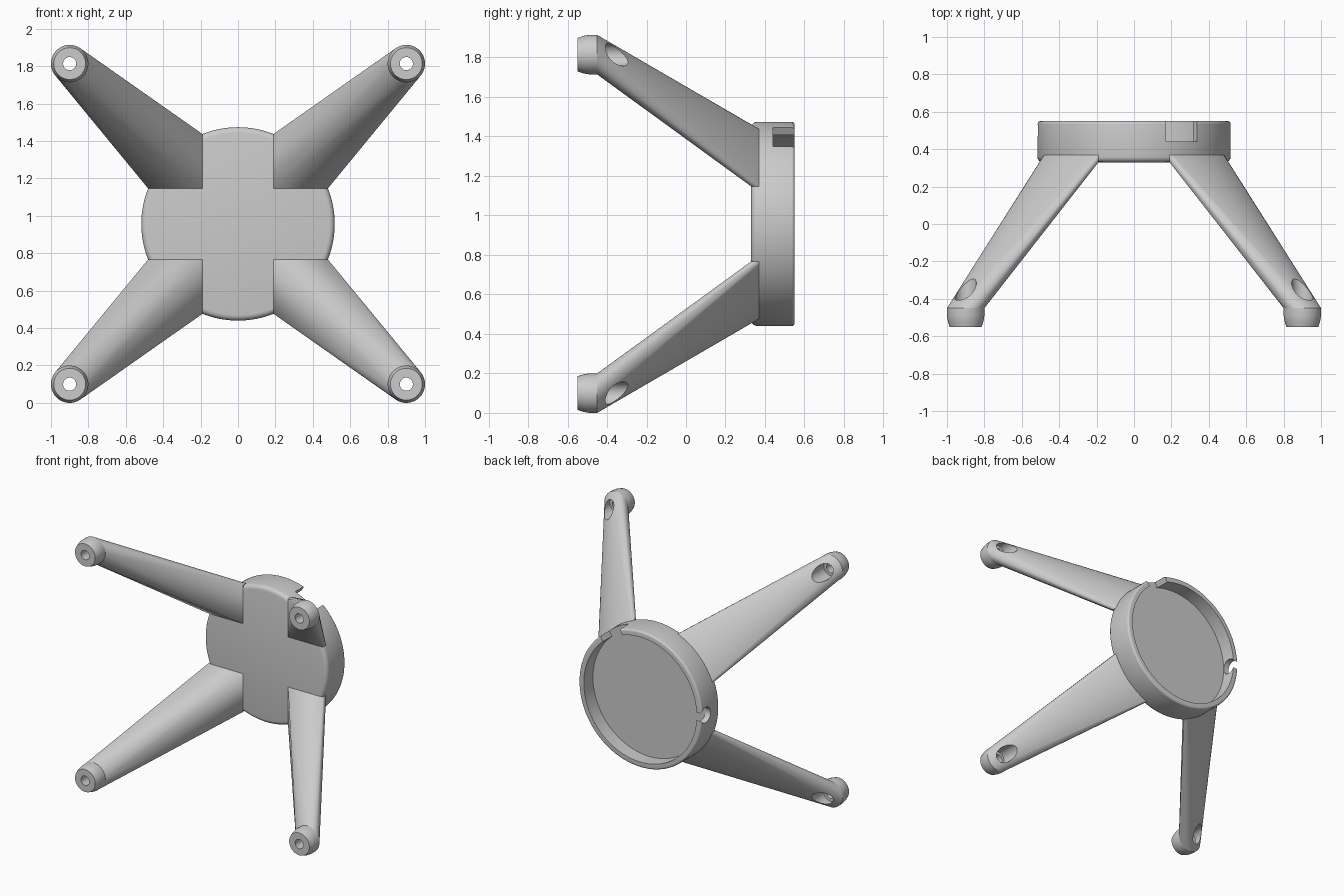
import bpy, bmesh, math
from mathutils import Matrix, Vector

if "Cube" in bpy.data.objects:
    bpy.data.objects.remove(bpy.data.objects["Cube"])

MID = 0.957                    # height of the dish axis
R = 0.517                      # dish radius
FRONT, FLOOR, BACK = 0.33, 0.44, 0.55
FOOT = Vector((0.9, 0, 0.857))  # foot axis, relative to the dish axis
FOOT_R, FOOT_TOP = 0.1, -0.45
GAP = 0.19                     # half width of the cross left between the legs

grey = bpy.data.materials.new("light_grey")
grey.use_nodes = True
colour = (0.6, 0.6, 0.6, 1)
grey.diffuse_color = colour
grey.node_tree.nodes["Principled BSDF"].inputs["Base Color"].default_value = colour


def make_object(name, bm):
    bmesh.ops.recalc_face_normals(bm, faces=bm.faces)
    mesh = bpy.data.meshes.new(name)
    bm.to_mesh(mesh)
    bm.free()
    mesh.materials.append(grey)
    obj = bpy.data.objects.new(name, mesh)
    obj.location.z = MID
    bpy.context.collection.objects.link(obj)
    return obj


def lathe(name, profile, centre=Vector(), steps=96):
    """Revolve a closed (radius, y) profile around the y direction."""
    bm = bmesh.new()
    verts = [bm.verts.new(centre + Vector((r, y, 0))) for r, y in profile]
    edges = [bm.edges.new((verts[i - 1], verts[i])) for i in range(len(verts))]
    bmesh.ops.spin(bm, geom=verts + edges, cent=centre, axis=(0, 1, 0),
                   angle=math.tau, steps=steps, use_merge=True)
    bmesh.ops.remove_doubles(bm, verts=bm.verts, dist=1e-5)
    bmesh.ops.dissolve_degenerate(bm, edges=bm.edges, dist=1e-5)
    return make_object(name, bm)


def rod(name, radius, length, matrix):
    bm = bmesh.new()
    bmesh.ops.create_cone(bm, cap_ends=True, segments=48, radius1=radius,
                          radius2=radius, depth=length, matrix=matrix)
    return make_object(name, bm)


def cut(obj, cutter):
    """Subtract the cutter, keep the result and drop the cutter."""
    mod = obj.modifiers.new("cut", 'BOOLEAN')
    mod.operation, mod.solver, mod.object = 'DIFFERENCE', 'EXACT', cutter
    bpy.context.view_layer.update()
    graph = bpy.context.evaluated_depsgraph_get()
    result = bpy.data.meshes.new_from_object(obj.evaluated_get(graph))
    obj.modifiers.clear()
    obj.data = result
    bpy.data.objects.remove(cutter)


def smooth(obj):
    bpy.ops.object.select_all(action='DESELECT')
    obj.select_set(True)
    bpy.context.view_layer.objects.active = obj
    bpy.ops.object.shade_smooth_by_angle(angle=math.radians(30))


def fillet(r, y, size, start):
    """Quarter-round corner points of a profile."""
    return [(r + size * math.cos(start + i * math.pi / 8),
             y + size * math.sin(start + i * math.pi / 8)) for i in range(5)]


# Shallow dish, open to the back, with rounded rims
wall = 0.474
dish = lathe("dish", [(0, FRONT)]
             + fillet(R - 0.03, FRONT + 0.03, 0.03, -math.pi / 2)
             + fillet(R - 0.015, BACK - 0.015, 0.015, 0)
             + [(wall, BACK), (wall, FLOOR), (0, FLOOR)], steps=128)

# Square notch through the upper rim
bm = bmesh.new()
bmesh.ops.create_cube(bm, size=1, matrix=Matrix.Rotation(-math.radians(60), 4, 'Y')
                      @ Matrix.Translation((R, FLOOR + 0.101, 0))
                      @ Matrix.Diagonal((0.2, 0.2, 0.19, 1)))
cut(dish, make_object("notch_cutter", bm))

# Round cable clip opening in the side rim
cut(dish, rod("clip_cutter", 0.058, 0.2, Matrix.Translation((-R, 0.5, 0))
              @ Matrix.Rotation(math.pi / 2, 4, 'Y')))
smooth(dish)

# Leg: hull between a corner sector of the dish and the foot circle
bm = bmesh.new()
low = math.asin(GAP / R)
for y in (FRONT, FRONT + 0.04):
    bm.verts.new((GAP, y, GAP))
    for i in range(25):
        a = low + (math.pi / 2 - 2 * low) * i / 24
        bm.verts.new((R * math.cos(a), y, R * math.sin(a)))
for i in range(64):
    a = math.tau * i / 64
    bm.verts.new(FOOT + Vector((FOOT_R * math.cos(a), FOOT_TOP, FOOT_R * math.sin(a))))
bmesh.ops.convex_hull(bm, input=bm.verts)
bmesh.ops.dissolve_limit(bm, angle_limit=math.radians(0.3), verts=bm.verts, edges=bm.edges)
legs = make_object("legs", bm)

# Screw head recess running out through the back of the leg
cut(legs, rod("recess_cutter", 0.057, 0.6, Matrix.Translation(FOOT + Vector((0, -0.2, 0)))
              @ Matrix.Rotation(math.pi / 2, 4, 'X')))

# Foot: chamfered ring with a screw hole
feet = lathe("feet", [(0.035, -0.55), (0.085, -0.55), (0.095, -0.52), (FOOT_R, -0.49),
                      (FOOT_R, FOOT_TOP), (0.035, FOOT_TOP)], FOOT, steps=64)

# Repeat leg and foot in all four corners
for obj in (legs, feet):
    smooth(obj)
    mirror = obj.modifiers.new("four_corners", 'MIRROR')
    mirror.use_axis = (True, False, True)
    mirror.use_mirror_merge = False
